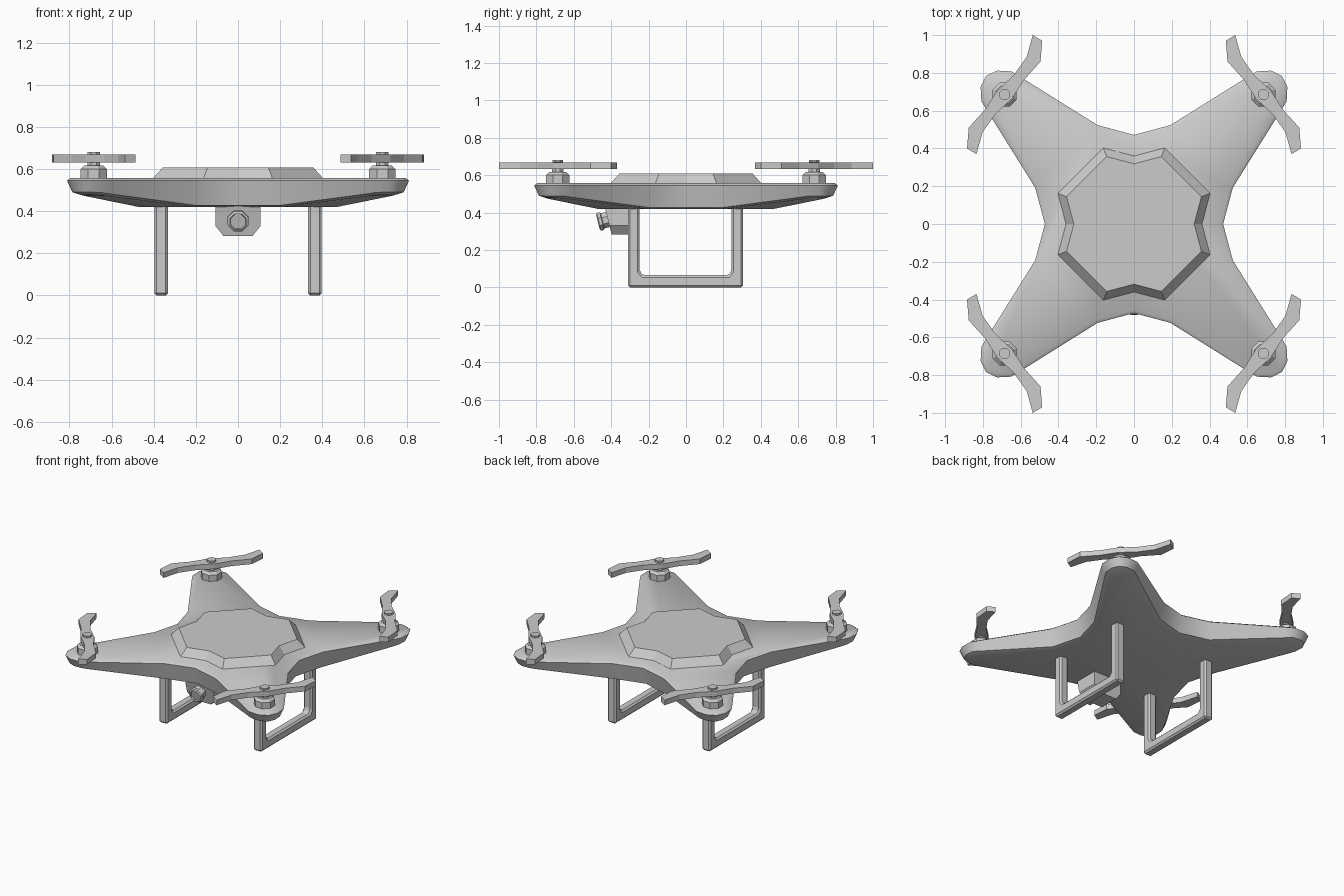
import bpy, bmesh, math
from mathutils import Vector, Matrix

if "Cube" in bpy.data.objects:
    bpy.data.objects.remove(bpy.data.objects["Cube"])


def make(name, verts, faces, smooth=None, bevel=0):
    me = bpy.data.meshes.new(name)
    bm = bmesh.new()
    vs = [bm.verts.new(v) for v in verts]
    for f in faces:
        bm.faces.new([vs[i] for i in f])
    bmesh.ops.recalc_face_normals(bm, faces=bm.faces)
    bm.to_mesh(me)
    bm.free()
    if smooth:
        me.polygons.foreach_set("use_smooth", [True] * len(me.polygons))
        me.set_sharp_from_angle(angle=math.radians(smooth))
    ob = bpy.data.objects.new(name, me)
    bpy.context.collection.objects.link(ob)
    if bevel:
        m = ob.modifiers.new("bevel", 'BEVEL')
        m.width, m.segments = bevel, 1
    return ob


def strips(rings, n):
    # side quads between consecutive rings of n vertices
    return [(k * n + i, k * n + (i + 1) % n, (k + 1) * n + (i + 1) % n, (k + 1) * n + i)
            for k in range(rings - 1) for i in range(n)]


def loft(name, rings, **kw):
    n = len(rings[0])
    verts = [v for r in rings for v in r]
    caps = [tuple(range(n)), tuple(range(len(verts) - n, len(verts)))]
    return make(name, verts, strips(len(rings), n) + caps, **kw)


def turned(name, profile, sides, mat):
    rings = [[mat @ Vector((r * math.cos(a), r * math.sin(a), z))
              for a in [2 * math.pi * (i + .5) / sides for i in range(sides)]]
             for r, z in profile]
    return loft(name, rings)


def inset(pts, d):
    # mitred inward offset of a counter-clockwise outline
    out = []
    for i, p in enumerate(pts):
        a = (p - pts[i - 1]).normalized()
        b = (pts[(i + 1) % len(pts)] - p).normalized()
        na, nb = Vector((-a.y, a.x)), Vector((-b.y, b.x))
        out.append(p + (na + nb) * d / (1 + na.dot(nb)))
    return out


def quarter_turns(pts):
    return [Matrix.Rotation(k * math.pi / 2, 2) @ Vector(p) for k in range(4) for p in pts]


# Four-armed body shell: flat top, thin rim, wall and rising arm undersides
half = [(.523, .192), (.778, .60), (.808, .65), (.812, .725)]
outline = quarter_turns([(.472, 0)] + half + [(.784, .784)] + [(y, x) for x, y in reversed(half)])
N = len(outline)
Q = N // 4
verts = []
for d, z, rise in ((.016, .557, 0), (0, .545, 0), (.025, .428, .062), (.055, .42, .06)):
    for p, o in zip(inset(outline, d), outline):
        t = min(1, max(0, (o.length - .56) / .48))
        verts.append((p.x, p.y, z + rise * t))
faces = strips(4, N) + [tuple(range(N))]
b = 3 * N
faces.append([b + k * Q + j for k in range(4) for j in (0, 1, Q - 1)])
for k in range(4):
    s = b + k * Q
    faces += [(s + 1, s + 2, s + Q - 2, s + Q - 1), [s + j for j in range(2, Q - 1)]]
make("body_shell", verts, faces, smooth=38)

# Raised top cover with a shallow notch on each side
cover = quarter_turns([(.36, 0), (.403, .163), (.163, .403)])
loft("top_cover", [[(p.x * s, p.y * s, z) for p in cover]
                   for s, z in ((1, .55), (1, .557), (.885, .608))])

# Motors, shafts and propellers at the four arm ends
blade = [(.04, -.02), (.103, .078), (.19, .175), (.199, .285), (.149, .315), (.117, .2), (.05, .105),
         (-.024, .055)]
half_blade = blade[:-1]
prop = half_blade + [(-x, -y) for x, y in half_blade]
for sx, xn in ((-1, "left"), (1, "right")):
    for sy, yn in ((-1, "front"), (1, "back")):
        c = Vector((.685 * sx, .685 * sy, 0))
        tag = f"{yn}_{xn}"
        M = Matrix.Translation(c)
        turned("motor_" + tag, [(.068, .55), (.068, .6), (.05, .616)], 8, M)
        turned("shaft_" + tag, [(.033, .61), (.033, .635), (.022, .64), (.022, .665),
                                (.031, .67), (.031, .682)], 8, M)
        loft("propeller_" + tag, [[(c.x - sx * x, c.y + sy * y, z) for x, y in prop]
                                  for z in (.632, .668)])

# U-shaped landing skids
skid = [(-.31, .45), (-.31, 0), (.305, 0), (.305, .45), (.243, .45), (.243, .085), (.226, .065),
        (-.231, .065), (-.248, .085), (-.248, .45)]
for s, n in ((-1, "left"), (1, "right")):
    loft("landing_skid_" + n, [[(s * .365 + e, y, z) for y, z in skid] for e in (-.0325, .0325)],
         bevel=.011)

# Camera housing hung under the front, with a face tilted slightly down
house = [(-.107, .44), (-.107, .33), (-.07, .283), (.07, .283), (.107, .33), (.107, .44)]
loft("camera_housing", [[(x, -.398 - (z - .283) * .25, z) for x, z in house],
                        [(x, -.26, z) for x, z in house]])
tilt = Matrix.Translation((0, -.417, .363)) @ Matrix.Rotation(math.radians(104), 4, 'X')
turned("camera_lens", [(.045, -.02), (.045, .03), (.053, .034), (.053, .05), (.042, .056), (.038, .048)],
       8, tilt)
